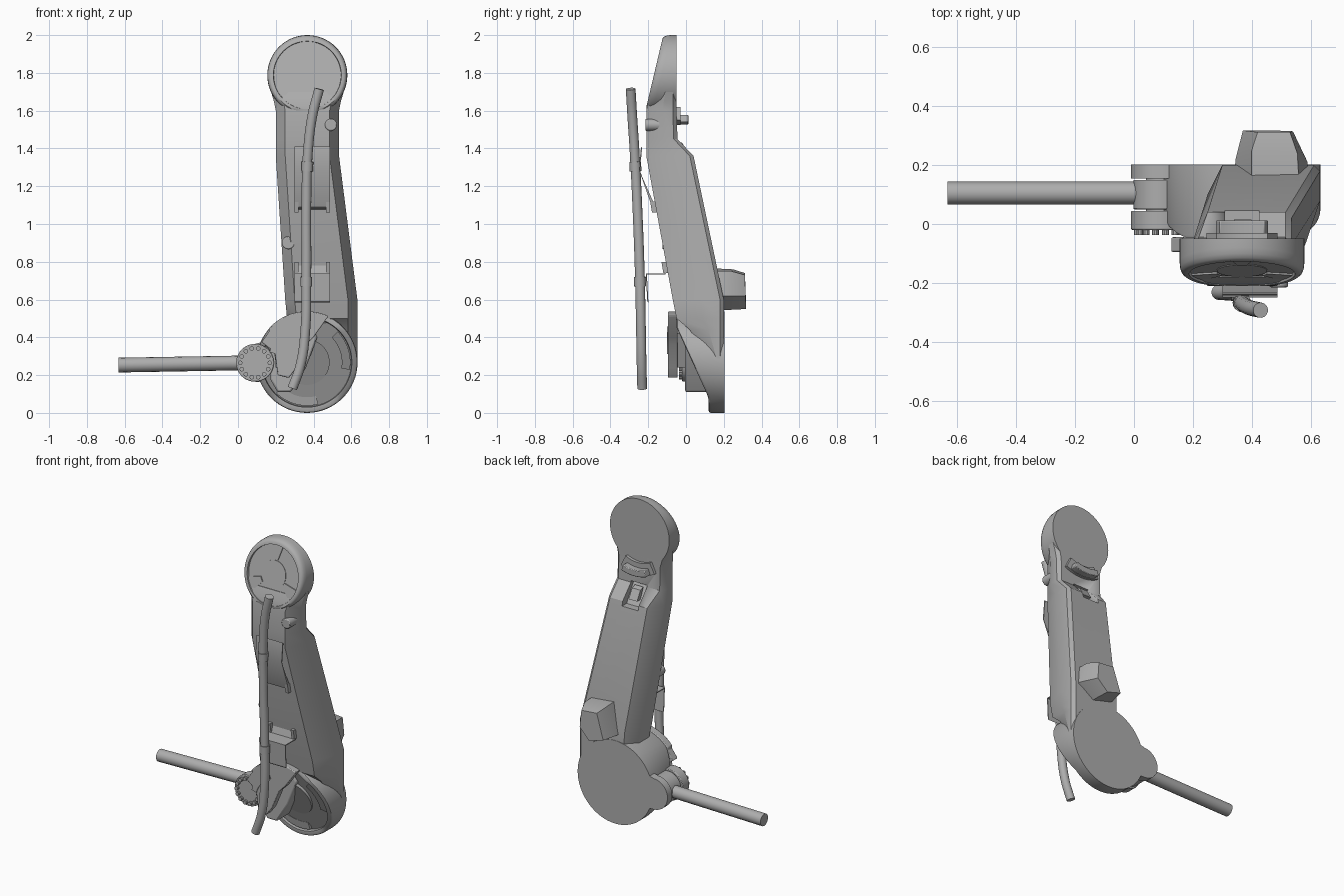
import bpy, bmesh, math

cube = bpy.data.objects.get("Cube")
if cube:
    bpy.data.objects.remove(cube)

grey = bpy.data.materials.new("plain grey")
grey.use_nodes = True
COLOUR = (0.42, 0.42, 0.42, 1)
grey.diffuse_color = COLOUR
grey.node_tree.nodes["Principled BSDF"].inputs["Base Color"].default_value = COLOUR


def finish(name, bm, bevel=0.0, angle=30):
    """Turn a bmesh into a shaded object."""
    bmesh.ops.recalc_face_normals(bm, faces=bm.faces)
    me = bpy.data.meshes.new(name)
    bm.to_mesh(me)
    bm.free()
    me.materials.append(grey)
    ob = bpy.data.objects.new(name, me)
    bpy.context.collection.objects.link(ob)
    if bevel:
        mod = ob.modifiers.new("soft edges", 'BEVEL')
        mod.width, mod.segments = bevel, 2
    bpy.ops.object.select_all(action='DESELECT')
    ob.select_set(True)
    bpy.context.view_layer.objects.active = ob
    bpy.ops.object.shade_smooth_by_angle(angle=math.radians(angle))
    return ob


def loft(name, loops, bevel=0.0, angle=30):
    """Skin a row of equal loops and cap both ends."""
    bm = bmesh.new()
    rows = [[bm.verts.new(p) for p in loop] for loop in loops]
    n = len(rows[0])
    for a, b in zip(rows, rows[1:]):
        for i in range(n):
            j = (i + 1) % n
            bm.faces.new((a[i], a[j], b[j], b[i]))
    bm.faces.new(rows[0])
    bm.faces.new(rows[-1])
    return finish(name, bm, bevel, angle)


def plate(name, pts, y0, y1, bevel=0.0):
    """Flat x-z outline; y0 and y1 are numbers or functions of z."""
    def f(y, z):
        return y(z) if callable(y) else y
    return loft(name, [[(x, f(y, z), z) for x, z in pts] for y in (y0, y1)], bevel)


def side_plate(name, pts, x0, x1):
    """Flat y-z outline pushed along x."""
    return loft(name, [[(x, y, z) for y, z in pts] for x in (x0, x1)])


def circle(cx, cz, r, n=64):
    return [(cx + r * math.cos(2 * math.pi * i / n), cz + r * math.sin(2 * math.pi * i / n))
            for i in range(n)]


def arc(cx, cz, r, a0, a1, n=14):
    """Points on a circle, angles in degrees."""
    ang = [math.radians(a0 + (a1 - a0) * i / n) for i in range(n + 1)]
    return [(cx + r * math.cos(a), cz + r * math.sin(a)) for a in ang]


def sector(cx, cz, r0, r1, a0, a1):
    """Part of a ring."""
    return arc(cx, cz, r1, a0, a1) + arc(cx, cz, r0, a1, a0)


def dish(name, cx, cz, back, front, rings):
    """Round cap with flat back and sloped, recessed front; rings are (radius, depth)."""
    loops = [[(x, back, z) for x, z in circle(cx, cz, rings[0][0])]]
    for r, d in rings:
        loops.append([(x, min(front(z) + d, back - 0.01), z) for x, z in circle(cx, cz, r)])
    return loft(name, loops, angle=40)


def tube(name, path, r, smooth=True):
    """Round bar along a path, with closed ends."""
    cu = bpy.data.curves.new(name, 'CURVE')
    cu.dimensions = '3D'
    cu.bevel_depth, cu.bevel_resolution, cu.use_fill_caps = r, 6, True
    sp = cu.splines.new('BEZIER' if smooth else 'POLY')
    pts = sp.bezier_points if smooth else sp.points
    pts.add(len(path) - 1)
    for p, co in zip(pts, path):
        if smooth:
            p.co = co
            p.handle_left_type = p.handle_right_type = 'AUTO'
        else:
            p.co = (*co, 1)
    tmp = bpy.data.objects.new("tmp", cu)
    bpy.context.collection.objects.link(tmp)
    bpy.context.view_layer.update()
    me = bpy.data.meshes.new_from_object(tmp.evaluated_get(bpy.context.evaluated_depsgraph_get()))
    bpy.data.objects.remove(tmp)
    bm = bmesh.new()
    bm.from_mesh(me)
    bpy.data.meshes.remove(me)
    return finish(name, bm)


# Main arm: chamfered cross-sections, (z, left x, right x, front y, back y, back chamfer)
def section(z, xl, xr, yf, yb, c, side=0.05):
    h = (yb - yf) * 0.55
    return [(xl + side, yf, z), (xr - side, yf, z), (xr, yf + h, z), (xr, yb - 0.02, z),
            (xr - 0.02, yb, z), (xl + c, yb, z), (xl, yb - 2 * c, z), (xl, yf + 0.06, z)]


arm = loft("arm_body", [section(*s) for s in (
    (1.70, 0.175, 0.56, -0.18, -0.05, 0.01), (1.65, 0.19, 0.545, -0.20, -0.05, 0.015),
    (1.60, 0.20, 0.535, -0.21, -0.05, 0.02), (1.45, 0.20, 0.535, -0.21, -0.045, 0.02),
    (1.36, 0.20, 0.535, -0.21, 0.04, 0.05), (0.60, 0.25, 0.632, -0.07, 0.20, 0.05),
    (0.50, 0.26, 0.632, -0.05, 0.20, 0.045), (0.44, 0.265, 0.632, 0.02, 0.20, 0.04),
    (0.28, 0.28, 0.632, 0.12, 0.20, 0.01))])

# Recess cut in the sloped rear shoulder
cutter = side_plate("shoulder_cutter", [(-0.08, 1.46), (0.0, 1.33), (0.1, 1.33), (0.1, 1.46)], 0.31, 0.425)
cut = arm.modifiers.new("shoulder recess", 'BOOLEAN')
cut.object, cut.operation = cutter, 'DIFFERENCE'
bpy.context.view_layer.objects.active = arm
bpy.ops.object.modifier_apply(modifier=cut.name)
bpy.data.objects.remove(cutter)
side_plate("recess_tab", [(-0.05, 1.44), (-0.02, 1.43), (0.015, 1.37), (-0.02, 1.37)], 0.34, 0.40)

# Upper cap with shallow recessed face, hub and three tapered tabs
UX, UZ = 0.367, 1.788
def upper_front(z):
    return max(-0.21, -0.12 - 0.237 * (2.0 - z))
dish("upper_cap", UX, UZ, -0.05, upper_front,
     [(0.212, 0.04), (0.21, 0.02), (0.204, 0.007), (0.195, 0.0), (0.180, 0.0), (0.178, 0.014)])
plate("upper_hub", circle(UX, UZ, 0.085), lambda z: upper_front(z) + 0.011, -0.1)
for a in (90, 210, 330):
    plate("upper_tab", arc(UX, UZ, 0.179, a - 13, a + 13, 6) + arc(UX, UZ, 0.09, a + 10, a - 10, 4),
          lambda z: upper_front(z) + 0.008, -0.08)

# Lower cap with recessed face, hub and slots
LX, LZ = 0.365, 0.268
def lower_front(z):
    return min(0.12, max(-0.05, 0.12 - 0.457 * (z - 0.08)))
dish("lower_cap", LX, LZ, 0.203, lower_front,
     [(0.268, 0.012), (0.265, 0.004), (0.257, 0.0), (0.238, 0.0), (0.235, 0.028)])
plate("lower_hub", circle(LX, LZ, 0.12), lambda z: lower_front(z) + 0.015, 0.17)
for a0, a1 in ((-10, 45), (225, 285)):
    plate("lower_slot_rib", sector(LX, LZ, 0.185, 0.23, a0, a1),
          lambda z: lower_front(z) + 0.01, 0.17)

# Back plate blending the lower cap into the joint
JX, JZ = 0.09, 0.265
plate("joint_back_plate", [(0.25, 0.51), (0.19, 0.455), (0.155, 0.405), (0.12, 0.373)] +
      arc(JX, JZ, 0.1, 90, 270) + [(0.13, 0.163), (0.17, 0.14), (0.21, 0.095), (0.27, 0.03)],
      0.155, 0.203)

# Housing between joint and arm
plate("joint_housing", [(0.17, 0.18), (0.17, 0.33), (0.13, 0.37), (0.19, 0.44), (0.27, 0.5), (0.36, 0.51),
                        (0.42, 0.4), (0.36, 0.24), (0.28, 0.11), (0.21, 0.11)], -0.005, 0.18, 0.01)
plate("housing_cover", [(0.21, 0.2), (0.195, 0.32), (0.125, 0.375), (0.165, 0.43)] +
      arc(LX, LZ, 0.27, 138, 65) + [(0.40, 0.40), (0.36, 0.36), (0.31, 0.24), (0.27, 0.185)],
      -0.095, -0.045, 0.005)
plate("cover_slot_rib", sector(LX, LZ, 0.17, 0.205, 112, 165), -0.1, -0.06)
plate("housing_web", [(0.2, 0.24), (0.19, 0.35), (0.28, 0.47), (0.36, 0.42), (0.28, 0.24)], -0.05, 0.0)

# Round joint: stacked rollers with a toothed front
for name, r, y0, y1 in (("joint_middle", 0.092, 0.05, 0.15), ("joint_core", 0.05, -0.02, 0.19),
                        ("joint_front", 0.1, -0.02, 0.045)):
    plate(name, circle(JX, JZ, r, 40), y0, y1, 0.004)
for x, z in circle(JX, JZ, 0.078, 14):
    plate("joint_tooth", circle(x, z, 0.012, 10), -0.038, -0.015)

# Rod
tube("rod", [(-0.633, 0.105, 0.253), (0.05, 0.105, 0.265)], 0.039, False)

# Cable with two collars
tube("cable", [(0.43, -0.293, 1.715), (0.395, -0.285, 1.58), (0.37, -0.272, 1.38),
               (0.362, -0.258, 1.1), (0.362, -0.245, 0.75), (0.355, -0.238, 0.42),
               (0.33, -0.235, 0.25), (0.288, -0.232, 0.13)], 0.026)
tube("upper_collar", [(0.368, -0.269, 1.33), (0.366, -0.267, 1.28)], 0.031, False)
tube("lower_collar", [(0.362, -0.244, 0.72), (0.361, -0.243, 0.67)], 0.031, False)

# Cable brackets: bent thin strips with small side lugs
def bracket(name, path, t=0.006):
    back = [(y + t, z - t) for y, z in reversed(path)]
    side_plate(name, path + back, 0.30, 0.487)
bracket("upper_bracket", [(-0.238, 1.41), (-0.25, 1.29), (-0.18, 1.09), (-0.16, 1.08)])
bracket("lower_bracket", [(-0.205, 0.59), (-0.213, 0.738), (-0.115, 0.738), (-0.10, 0.79)])
for x in (0.30, 0.467):
    side_plate("upper_bracket_lug", [(-0.19, 1.12), (-0.18, 1.06), (-0.14, 1.06), (-0.15, 1.12)], x, x + 0.02)
    side_plate("lower_bracket_lug", [(-0.13, 0.80), (-0.12, 0.74), (-0.08, 0.74), (-0.09, 0.80)], x, x + 0.02)

# Small pegs on the arm
plate("front_peg", circle(0.492, 1.525, 0.032, 24), -0.215, -0.1, 0.006)
plate("side_peg", circle(0.266, 0.9, 0.034, 24), -0.125, -0.03, 0.006)

# Curved rear catch under the upper cap
plate("rear_catch", sector(UX, UZ, 0.19, 0.265, 243, 297), -0.055, -0.03)
plate("rear_catch_lip", sector(UX, UZ, 0.222, 0.262, 250, 290), -0.035, 0.012, 0.004)

# Rear hook block: tapered wedge
loft("rear_block", [
    [(0.34, 0.15, 0.58), (0.48, 0.15, 0.54), (0.59, 0.15, 0.62), (0.56, 0.15, 0.75), (0.40, 0.15, 0.765)],
    [(0.345, 0.22, 0.58), (0.48, 0.22, 0.545), (0.59, 0.21, 0.62), (0.555, 0.24, 0.75), (0.40, 0.25, 0.76)],
    [(0.37, 0.318, 0.58), (0.47, 0.318, 0.55), (0.54, 0.315, 0.62), (0.53, 0.312, 0.73), (0.42, 0.312, 0.74)]])
